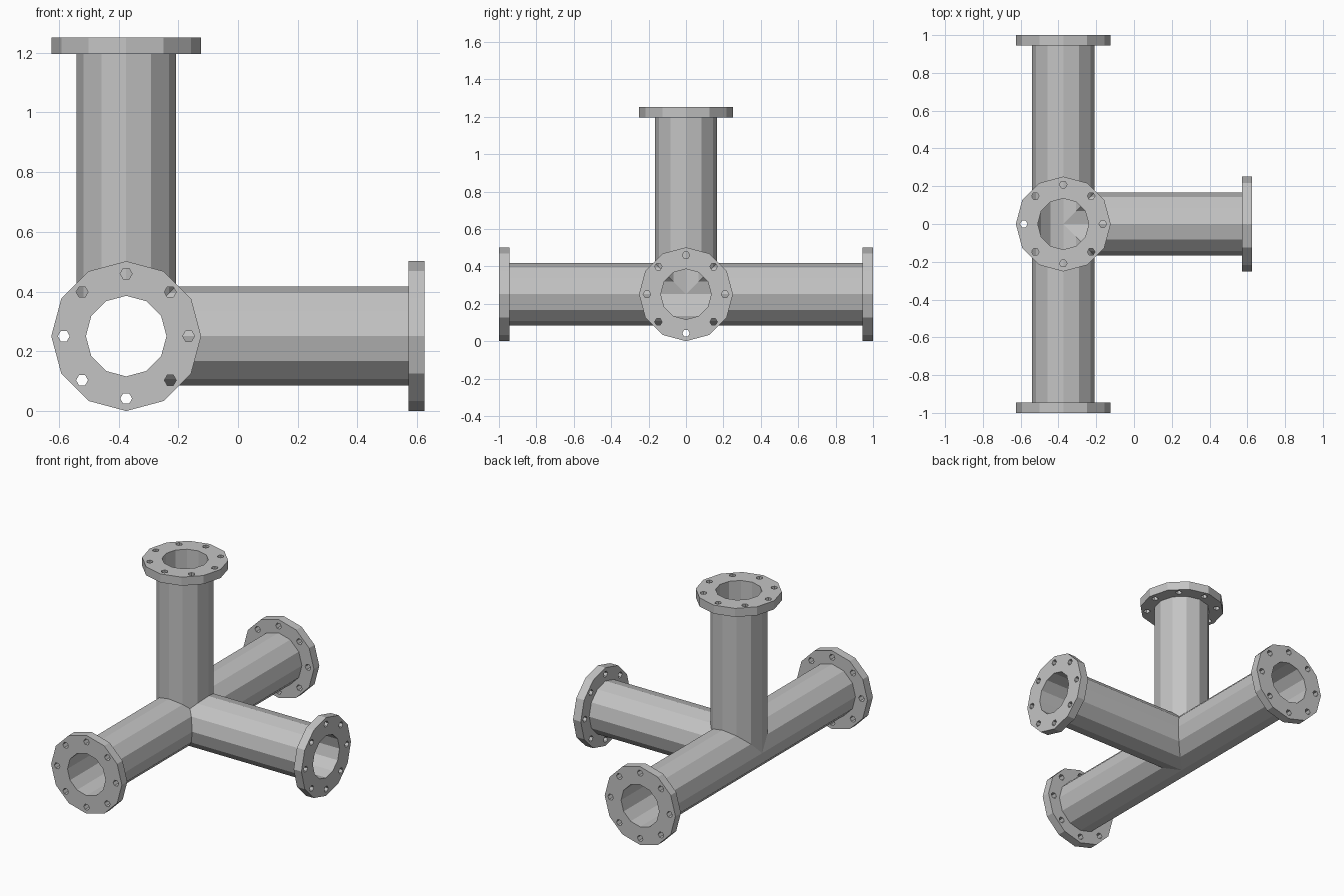
import bpy, bmesh
from math import cos, sin, pi, radians
from mathutils import Vector, Matrix

cube = bpy.data.objects.get("Cube")
if cube:
    bpy.data.objects.remove(cube, do_unlink=True)

OUTER, BORE, FLANGE = 0.166, 0.135, 0.251
LENGTH, THICK = 1.0, 0.055
BOLT_CIRCLE, BOLT = 0.209, 0.02
X, Y, Z = Vector((1, 0, 0)), Vector((0, 1, 0)), Vector((0, 0, 1))
CENTRE = Vector(((FLANGE - LENGTH) / 2, 0, FLANGE))

# Each arm: name, direction and the two axes of its cross-section
ARMS = [("front", -Y, X, Z), ("back", Y, X, Z), ("left", X, Y, Z), ("top", Z, X, Y)]

steel = bpy.data.materials.new("grey_steel")
steel.use_nodes = True
grey = (0.55, 0.55, 0.55, 1)
steel.diffuse_color = grey
steel.node_tree.nodes["Principled BSDF"].inputs["Base Color"].default_value = grey


def add_object(name, bm):
    bmesh.ops.recalc_face_normals(bm, faces=bm.faces)
    mesh = bpy.data.meshes.new(name)
    bm.to_mesh(mesh)
    bm.free()
    mesh.materials.append(steel)
    obj = bpy.data.objects.new(name, mesh)
    bpy.context.collection.objects.link(obj)
    return obj


def ring(radius, u, v, mitre=False):
    """Twelve-sided outline; mitred ones get a point halfway along each diagonal side."""
    points = []
    for i in range(24):
        if i % 2 == 0:
            r = radius
        elif mitre and i % 6 == 3:
            r = radius * cos(pi / 12)
        else:
            continue
        points.append(u * (r * cos(i * pi / 12)) + v * (r * sin(i * pi / 12)))
    return points


def bridge(bm, a, b):
    for i in range(len(a)):
        j = (i + 1) % len(a)
        bm.faces.new((a[i], a[j], b[j], b[i]))


# Pipe body: hollow arms of equal bore, mitred where they meet
bm = bmesh.new()
for name, d, u, v in ARMS:
    others = [arm[1] for arm in ARMS if arm[0] != name]
    ends = []
    for radius in (OUTER, BORE):
        outline = ring(radius, u, v, mitre=True)
        start = [bm.verts.new(p + d * max(p.dot(e) for e in others)) for p in outline]
        end = [bm.verts.new(p + d * (LENGTH - THICK)) for p in outline]
        bridge(bm, start, end)
        ends.append(end)
    bridge(bm, *ends)
bmesh.ops.remove_doubles(bm, verts=bm.verts, dist=0.0005)
body = add_object("pipe_body", bm)
body.location = CENTRE

# Flange: a twelve-sided annulus
bm = bmesh.new()
loops = [[bm.verts.new(p + Z * z) for p in ring(r, X, Y)]
         for r, z in ((FLANGE, 0), (FLANGE, THICK), (BORE, THICK), (BORE, 0))]
for i in range(4):
    bridge(bm, loops[i], loops[(i + 1) % 4])
flange = add_object("flange", bm)

# Eight hexagonal bolt holes
bm = bmesh.new()
for i in range(8):
    a = i * pi / 4
    place = Matrix.Translation((BOLT_CIRCLE * cos(a), BOLT_CIRCLE * sin(a), THICK / 2))
    bmesh.ops.create_cone(bm, cap_ends=True, segments=6, radius1=BOLT, radius2=BOLT,
                          depth=THICK * 3, matrix=place @ Matrix.Rotation(radians(30), 4, "Z"))
cutter = add_object("bolt_cutter", bm)
cutter.hide_render = True
cut = flange.modifiers.new("bolt_holes", "BOOLEAN")
cut.operation, cut.solver, cut.object = "DIFFERENCE", "EXACT", cutter
bpy.context.view_layer.update()
drilled = bpy.data.meshes.new_from_object(
    flange.evaluated_get(bpy.context.evaluated_depsgraph_get()))
bpy.data.objects.remove(flange, do_unlink=True)
bpy.data.objects.remove(cutter, do_unlink=True)

# One flange at the end of every arm
for name, d, u, v in ARMS:
    obj = bpy.data.objects.new(name + "_flange", drilled)
    bpy.context.collection.objects.link(obj)
    side = v.cross(d)
    turn = Matrix((side, v, d)).transposed().to_4x4()
    obj.matrix_world = Matrix.Translation(CENTRE + d * (LENGTH - THICK)) @ turn
